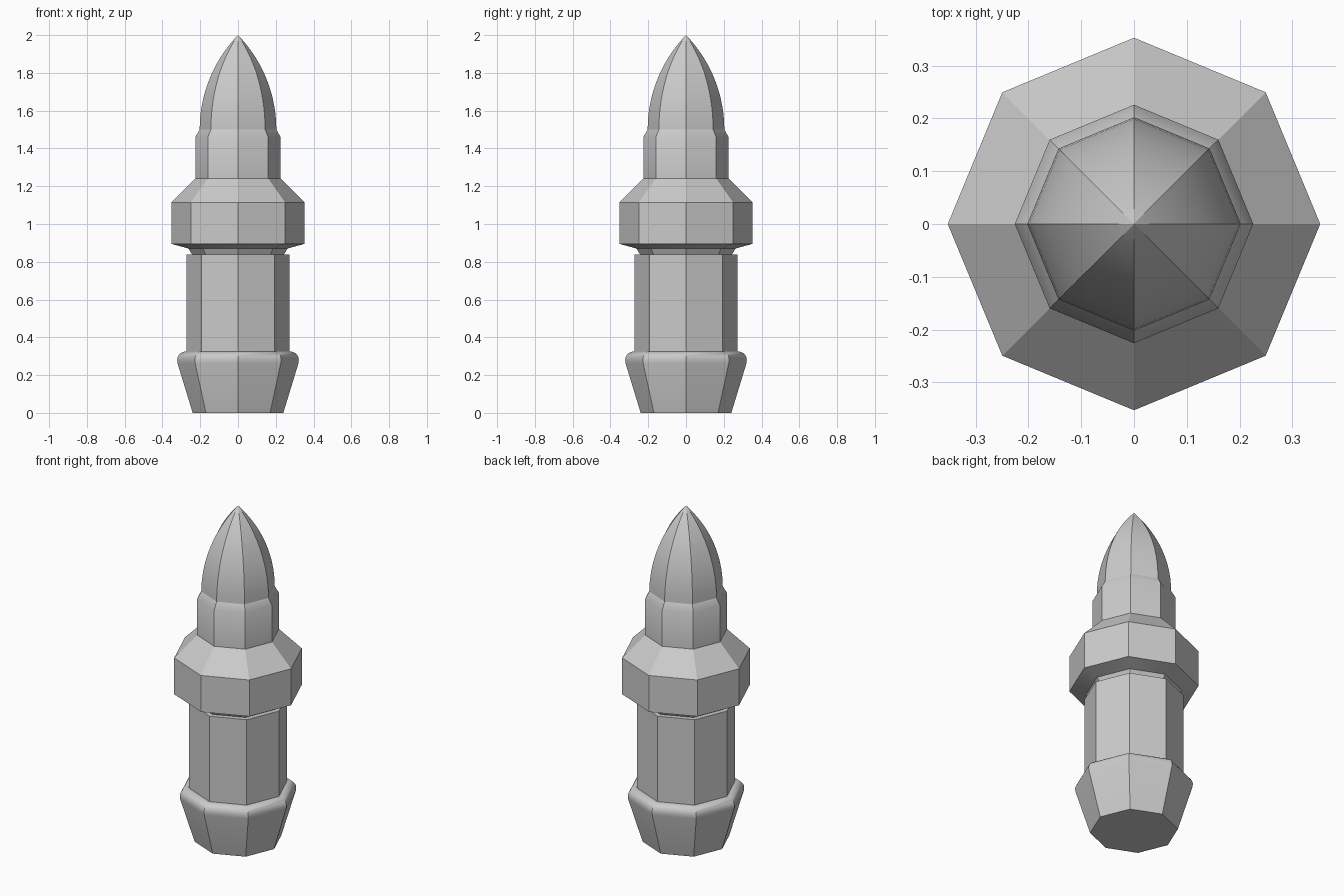
import bpy, bmesh, math

if "Cube" in bpy.data.objects:
    bpy.data.objects.remove(bpy.data.objects["Cube"])

SIDES = 8


def lathe(name, profile, cap_bottom=False):
    """Eight-sided turned shell from (radius, z) points, corners on the axes."""
    bm = bmesh.new()
    rings = []
    for r, z in profile:
        if r == 0:
            rings.append([bm.verts.new((0, 0, z))] * SIDES)
        else:
            rings.append([bm.verts.new((r * math.cos(i * math.tau / SIDES),
                                        r * math.sin(i * math.tau / SIDES), z))
                          for i in range(SIDES)])
    for low, high in zip(rings, rings[1:]):
        for i in range(SIDES):
            j = (i + 1) % SIDES
            quad = [low[i], low[j], high[j], high[i]]
            bm.faces.new(list(dict.fromkeys(quad)))
    if cap_bottom:
        bm.faces.new(rings[0][::-1])
    mesh = bpy.data.meshes.new(name)
    bm.to_mesh(mesh)
    bm.free()
    obj = bpy.data.objects.new(name, mesh)
    bpy.context.collection.objects.link(obj)
    bpy.ops.object.select_all(action='DESELECT')
    obj.select_set(True)
    bpy.context.view_layer.objects.active = obj
    bpy.ops.object.shade_smooth_by_angle(angle=math.radians(30))
    return obj


# Flared base cup with a rounded lip
lip = [(0.277 + 0.045 * math.cos(a), 0.28 + 0.045 * math.sin(a))
       for a in (math.radians(15 * k) for k in range(7))]
lathe("base_cup", [(0.24, 0), (0.32, 0.262)] + lip + [(0.272, 0.325)], cap_bottom=True)

# Straight shaft with a stepped-in neck
lathe("shaft", [(0.272, 0.325), (0.272, 0.838), (0.243, 0.838), (0.262, 0.87)])

# Wide collar with sloped shoulders
lathe("collar", [(0.262, 0.87), (0.353, 0.895), (0.353, 1.114), (0.226, 1.241)])

# Upper sleeve and pointed ogive tip
TIP_R, TIP_Z, HEIGHT = 0.203, 1.50, 0.50
R = (TIP_R ** 2 + HEIGHT ** 2) / (2 * TIP_R)
steps = 20
ogive = []
for k in range(steps):
    h = HEIGHT * math.sin(math.pi / 2 * k / steps)
    ogive.append((math.sqrt(R * R - h * h) - (R - TIP_R), TIP_Z + h))
lathe("sleeve", [(0.226, 1.241), (0.226, 1.459), (TIP_R, TIP_Z)])
lathe("pointed_tip", ogive + [(0, 2.0)])
